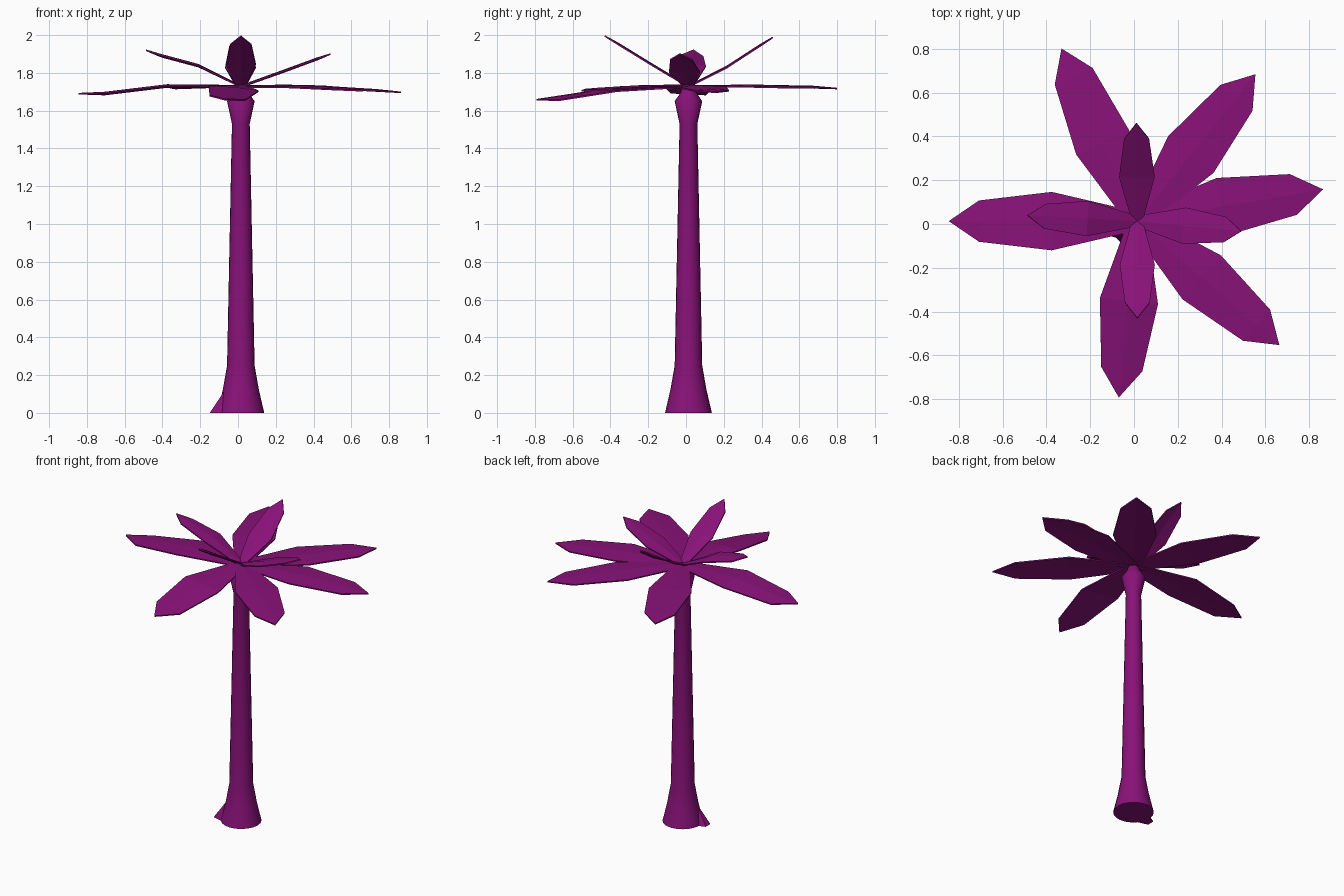
import bpy, bmesh, math
from mathutils import Vector

if "Cube" in bpy.data.objects:
    bpy.data.objects.remove(bpy.data.objects["Cube"])

CX, CY = 0.015, 0.013

mat = bpy.data.materials.new("purple")
mat.diffuse_color = (0.25, 0.006, 0.19, 1)
mat.use_nodes = True
mat.node_tree.nodes["Principled BSDF"].inputs["Base Color"].default_value = mat.diffuse_color


def finish(name, bm, angle=None):
    bmesh.ops.recalc_face_normals(bm, faces=bm.faces)
    me = bpy.data.meshes.new(name)
    bm.to_mesh(me)
    bm.free()
    ob = bpy.data.objects.new(name, me)
    bpy.context.collection.objects.link(ob)
    me.materials.append(mat)
    if angle:
        bpy.ops.object.select_all(action='DESELECT')
        ob.select_set(True)
        bpy.context.view_layer.objects.active = ob
        bpy.ops.object.shade_smooth_by_angle(angle=math.radians(angle))
    return ob


# Trunk: rings of (z, radius), flared at the foot and swollen under the crown
profile = [(0, 0.124), (0.12, 0.096), (0.25, 0.073), (1.53, 0.047),
           (1.65, 0.073), (1.69, 0.045), (1.735, 0.027)]
N = 20
bm = bmesh.new()
rings = [[bm.verts.new((CX + r * math.cos(math.tau * i / N),
                        CY + r * math.sin(math.tau * i / N), z))
          for i in range(N)] for z, r in profile]
for a, b in zip(rings, rings[1:]):
    for i in range(N):
        bm.faces.new((a[i], a[(i + 1) % N], b[(i + 1) % N], b[i]))
bm.faces.new(rings[0][::-1])
bm.faces.new(rings[-1])
finish("trunk", bm, 50)

# Small root bump at the left of the foot
bm = bmesh.new()
for p in [(-0.15, -0.045, 0), (-0.15, 0.005, 0), (-0.05, -0.07, 0),
          (-0.05, 0.04, 0), (-0.07, -0.02, 0.12), (-0.03, 0.0, 0.11)]:
    bm.verts.new(p)
bmesh.ops.convex_hull(bm, input=bm.verts)
finish("root", bm)


# Leaf: creased blade with base, two shoulder stations and a pointed tip
def leaf(name, angle, scale, z_mid, z_far, z_tip, width, roll, base_w):
    a = math.radians(angle)
    out = Vector((math.cos(a), math.sin(a), 0))
    side = Vector((-out.y, out.x, 0))
    origin = Vector((CX, CY, 0))
    bm = bmesh.new()
    rows = []
    for r, z, w in [(0, 1.725, base_w), (0.39, z_mid, 0.133 * width),
                    (0.722, z_far, 0.094 * width)]:
        c = origin + out * r * scale + Vector((0, 0, z))
        tilt = Vector((0, 0, roll if r else 0))
        rows.append([bm.verts.new(c + side * w + tilt),
                     bm.verts.new(c + Vector((0, 0, 0.006))),
                     bm.verts.new(c - side * w - tilt)])
    tip = bm.verts.new(origin + out * 0.86 * scale + Vector((0, 0, z_tip)))
    for p, q in zip(rows, rows[1:]):
        for i in (0, 1):
            bm.faces.new((p[i], p[i + 1], q[i + 1], q[i]))
    for i in (0, 1):
        bm.faces.new((rows[2][i], rows[2][i + 1], tip))
    ob = finish(name, bm)
    mod = ob.modifiers.new("thickness", 'SOLIDIFY')
    mod.thickness = 0.008
    mod.offset = 0


# Lower crown: angle, reach, z at mid / shoulder / tip, width, roll
lower = [(9.7, 1.0, 1.725, 1.705, 1.697, 1.0, 0.0),
         (51.2, 1.0, 1.728, 1.722, 1.72, 1.0, 0.0),
         (113.7, 1.0, 1.728, 1.722, 1.717, 1.0, 0.0),
         (180, 1.0, 1.73, 1.69, 1.69, 1.0, 0.005),
         (264, 0.94, 1.715, 1.667, 1.658, 1.0, -0.012),
         (-41.1, 1.0, 1.725, 1.712, 1.705, 1.0, 0.0)]
for i, row in enumerate(lower):
    leaf(f"lower_leaf_{i + 1}", *row, 0.042)

# Upper crown: short leaves rising to the sides
upper = [(-5.5, 0.555, 1.803, 1.87, 1.9, 0.62, 0.0),
         (177, 0.585, 1.838, 1.89, 1.92, 0.6, 0.005),
         (90.5, 0.52, 1.828, 1.94, 1.988, 0.61, 0.0),
         (270, 0.515, 1.845, 1.95, 1.995, 0.6, 0.0)]
for i, row in enumerate(upper):
    leaf(f"upper_leaf_{i + 1}", *row, 0.024)
